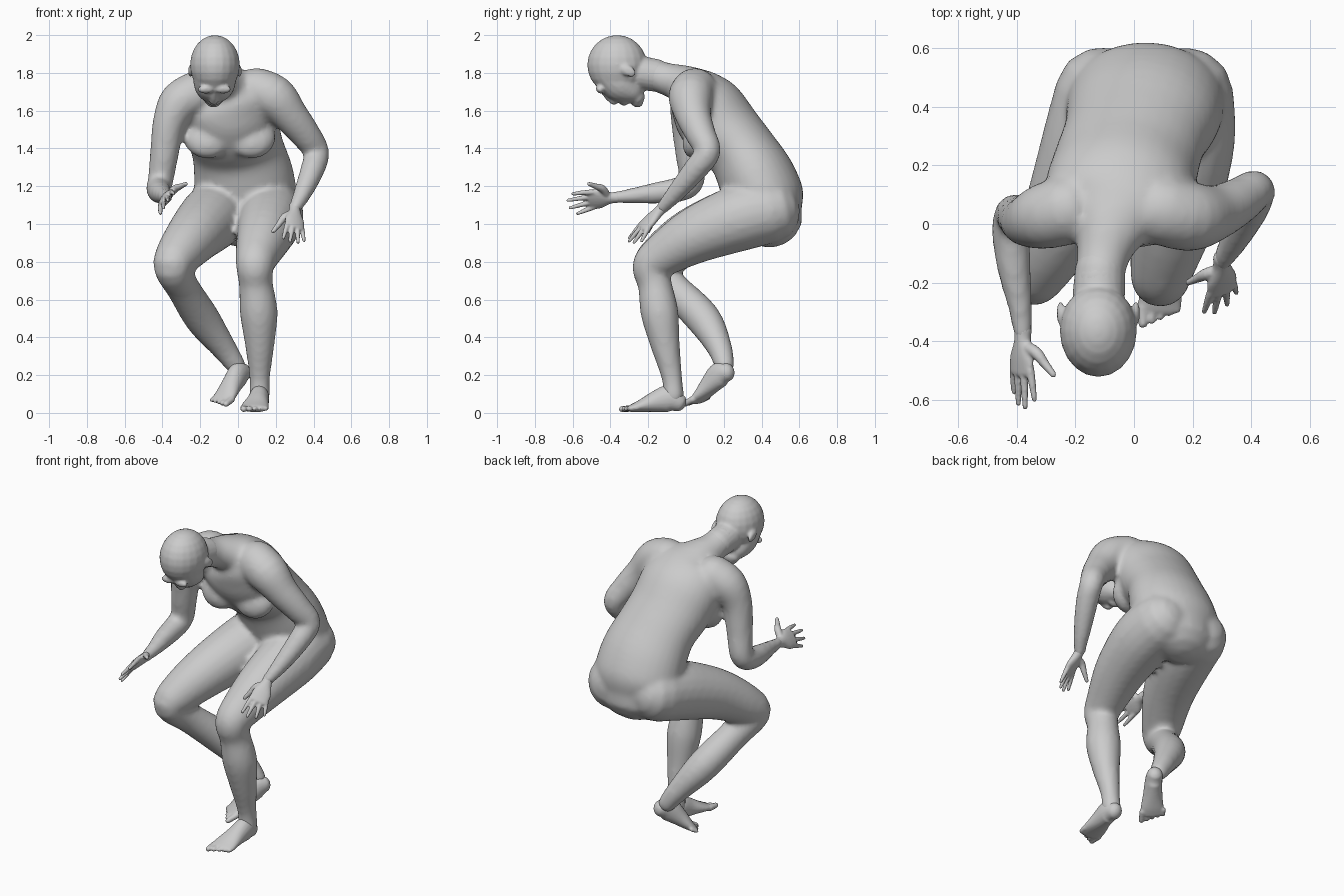
import bpy
import bmesh
from math import sin, cos, pi, radians
from mathutils import Vector, Matrix

if "Cube" in bpy.data.objects:
    bpy.data.objects.remove(bpy.data.objects["Cube"])

skin = bpy.data.materials.new("matte_grey")
skin.use_nodes = True
skin.diffuse_color = (0.6, 0.6, 0.6, 1)
skin.node_tree.nodes["Principled BSDF"].inputs["Base Color"].default_value = (0.6, 0.6, 0.6, 1)


def spline(a, b, c, d, t):
    return 0.5 * (2 * b + (c - a) * t + (2 * a - 5 * b + 4 * c - d) * t * t
                  + (3 * b - a - 3 * c + d) * t ** 3)


def loft(bm, stations, side=(1, 0, 0), sides=20, steps=4):
    """Closed tube through (x, y, z, half width, half depth) with domed ends."""
    rows = [tuple(s) if len(s) == 5 else (*s, s[3]) for s in stations]
    last = len(rows) - 1
    path = []
    for i in range(last):
        four = (rows[max(i - 1, 0)], rows[i], rows[i + 1], rows[min(i + 2, last)])
        for k in range(steps):
            path.append([spline(*vals, k / steps) for vals in zip(*four)])
    path.append(rows[-1])
    pos = [Vector((p[0], p[1], p[2])) for p in path]
    rings = []
    for i, p in enumerate(path):
        tangent = (pos[min(i + 1, len(pos) - 1)] - pos[max(i - 1, 0)]).normalized()
        rings.append((pos[i], tangent, p[3], p[4]))

    def dome(ring, sign):
        c, t, w, d = ring
        return [(c + t * (sign * min(w, d) * 0.9 * sin(radians(a))), t,
                 w * cos(radians(a)), d * cos(radians(a))) for a in (30, 58, 80)]
    rings = dome(rings[0], -1)[::-1] + rings + dome(rings[-1], 1)
    loops = []
    for c, t, w, d in rings:
        s = Vector(side)
        s = (s - t * s.dot(t)).normalized()
        n = t.cross(s)
        angles = [2 * pi * k / sides for k in range(sides)]
        loops.append([bm.verts.new(c + s * (w * cos(a)) + n * (d * sin(a))) for a in angles])
    for lo, hi in zip(loops, loops[1:]):
        for k in range(sides):
            j = (k + 1) % sides
            bm.faces.new((lo[k], lo[j], hi[j], hi[k]))
    bm.faces.new(loops[0][::-1])
    bm.faces.new(loops[-1])


def ball(bm, centre, size, tilt=0):
    m = Matrix.Translation(centre) @ Matrix.Rotation(radians(tilt), 4, 'X') @ Matrix.Diagonal((*size, 1))
    bmesh.ops.create_uvsphere(bm, u_segments=20, v_segments=12, radius=1, matrix=m)


def finish(name, bm, voxel, smooth):
    """Fuse the overlapping forms of one part into a single soft skin."""
    bmesh.ops.recalc_face_normals(bm, faces=bm.faces[:])
    mesh = bpy.data.meshes.new(name)
    bm.to_mesh(mesh)
    bm.free()
    mesh.materials.append(skin)
    ob = bpy.data.objects.new(name, mesh)
    bpy.context.scene.collection.objects.link(ob)
    fuse = ob.modifiers.new("fuse", 'REMESH')
    fuse.mode = 'VOXEL'
    fuse.voxel_size = voxel
    fuse.use_smooth_shade = True
    soften = ob.modifiers.new("soften", 'SMOOTH')
    soften.factor = 0.5
    soften.iterations = smooth


# Torso, pelvis and neck
bm = bmesh.new()
loft(bm, [(.04, .45, 1.03, .23, .17), (.04, .42, 1.12, .27, .21), (.03, .37, 1.25, .265, .205),
          (0, .29, 1.39, .245, .185), (-.03, .19, 1.5, .25, .2), (-.05, .11, 1.61, .255, .195),
          (-.06, .04, 1.69, .23, .155), (-.08, -.02, 1.74, .13, .105),
          (-.105, -.11, 1.77, .09, .085), (-.12, -.2, 1.8, .085, .085)], sides=32)
for x in (-.16, .07):                       # chest muscles
    ball(bm, (x, .07, 1.46), (.13, .08, .12), -25)
# Legs
loft(bm, [(.17, .45, 1.07, .17), (.17, .28, 1.03, .175), (.14, .05, .94, .15), (.1, -.13, .83, .115),
          (.09, -.185, .77, .1), (.095, -.165, .68, .09), (.11, -.14, .53, .1), (.115, -.11, .36, .078),
          (.115, -.075, .19, .055), (.115, -.065, .09, .055)])
loft(bm, [(-.1, .45, 1.07, .17), (-.14, .28, 1.03, .175), (-.23, .04, .94, .15), (-.32, -.13, .83, .12),
          (-.345, -.175, .765, .1), (-.29, -.07, .66, .088), (-.19, .09, .5, .093), (-.08, .175, .35, .068),
          (-.01, .205, .25, .052)])
# Arms
loft(bm, [(.09, .05, 1.71, .12), (.19, .025, 1.67, .12), (.28, .04, 1.57, .095), (.36, .08, 1.47, .08),
          (.415, .115, 1.38, .068), (.395, .05, 1.29, .064), (.345, -.05, 1.17, .05), (.3, -.13, 1.08, .033)])
loft(bm, [(-.22, .05, 1.69, .12), (-.31, .025, 1.64, .112), (-.365, .01, 1.53, .088), (-.39, .02, 1.37, .076),
          (-.41, .03, 1.23, .068), (-.42, -.03, 1.185, .066), (-.41, -.15, 1.165, .058),
          (-.39, -.28, 1.15, .042), (-.38, -.38, 1.14, .031)])
finish("body", bm, .016, 5)

# Head: skull, face, jaw, features and ears
bm = bmesh.new()
ball(bm, (-.122, -.365, 1.842), (.132, .158, .158))
loft(bm, [(-.122, -.39, 1.8, .115, .11), (-.125, -.34, 1.74, .11, .105), (-.128, -.285, 1.695, .085, .07),
          (-.13, -.26, 1.67, .06, .045)])
loft(bm, [(-.125, -.44, 1.7, .012), (-.127, -.41, 1.67, .018), (-.128, -.38, 1.65, .022)], sides=12)
ball(bm, (-.129, -.325, 1.647), (.038, .026, .02), 20)     # lips
ball(bm, (-.13, -.258, 1.645), (.04, .032, .028))          # chin
for s in (-1, 1):
    ball(bm, (-.125 + s * .045, -.455, 1.712), (.045, .024, .02), -35)   # brow
    ball(bm, (-.122 + s * .129, -.305, 1.81), (.013, .045, .028), -25)  # ear
loft(bm, [(-.12, -.24, 1.8, .09), (-.115, -.15, 1.785, .086)])
finish("head", bm, .009, 3)


# Hands: palm, four fingers and thumb
def hand(name, wrist, knuckles, tips, thumb):
    bm = bmesh.new()
    wrist = Vector(wrist)
    ks, ts = [Vector(k) for k in knuckles], [Vector(t) for t in tips]
    across = (ks[0] - ks[-1]).normalized()
    mid = (ks[1] + ks[2]) / 2
    half = (ks[0] - ks[-1]).length / 2 + .012
    loft(bm, [(*wrist.lerp(mid, f), w, d) for f, w, d in
              ((-.15, .03, .03), (.15, .032, .027), (.6, half, .024), (1, half, .018))], side=across)
    for k, t in zip(ks, ts):
        bend = k.lerp(t, .5) + (k - wrist).normalized() * .004
        loft(bm, [(*wrist.lerp(k, .8), .014), (*k, .015), (*bend, .0125), (*t, .009)], side=across, sides=10)
    base, tip = Vector(thumb[0]), Vector(thumb[1])
    loft(bm, [(*wrist.lerp(mid, .25), .02), (*base, .021), (*base.lerp(tip, .5), .016), (*tip, .011)],
         side=(0, .3, 1), sides=10)
    finish(name, bm, .006, 2)


hand("left_hand", (.3, -.13, 1.08),
     [(.262, -.235, 1.0), (.288, -.235, .985), (.314, -.22, .98), (.335, -.195, .985)],
     [(.24, -.3, .925), (.275, -.302, .908), (.318, -.275, .902), (.35, -.235, .91)],
     [(.25, -.17, 1.04), (.185, -.2, .96)])
hand("right_hand", (-.38, -.38, 1.14),
     [(-.355, -.5, 1.168), (-.376, -.51, 1.143), (-.395, -.505, 1.115), (-.41, -.49, 1.09)],
     [(-.34, -.6, 1.16), (-.372, -.627, 1.125), (-.395, -.615, 1.085), (-.41, -.575, 1.055)],
     [(-.335, -.44, 1.185), (-.275, -.515, 1.213)])


# Feet: heel to ball, then five toes from the big toe outward
def foot(name, stations, inner, toe_dir):
    bm = bmesh.new()
    inner, toe_dir = Vector(inner).normalized(), Vector(toe_dir).normalized()
    loft(bm, stations, side=inner)
    front = Vector(stations[-1][:3])
    for i in range(5):
        r = .019 - .002 * min(i, 3)
        start = front + inner * (.056 - .03 * i) - toe_dir * (.01 + .006 * i)
        loft(bm, [(*start, r), (*(start + toe_dir * (.062 - .006 * i)), r * .85)], side=inner, sides=10)
    finish(name, bm, .007, 3)


foot("left_foot", [(.113, -.04, .055, .045, .05), (.113, -.09, .075, .053, .072), (.105, -.16, .06, .058, .057),
                   (.092, -.235, .038, .072, .034), (.086, -.29, .024, .076, .02)], (-1, 0, 0), (0, -1, -.08))
foot("right_foot", [(.025, .215, .215, .046, .05), (0, .175, .2, .05, .068), (-.035, .125, .145, .056, .052),
                    (-.065, .085, .095, .066, .034), (-.085, .06, .068, .068, .022)],
     (.84, -.54, 0), (-.5, -.75, -.42))
